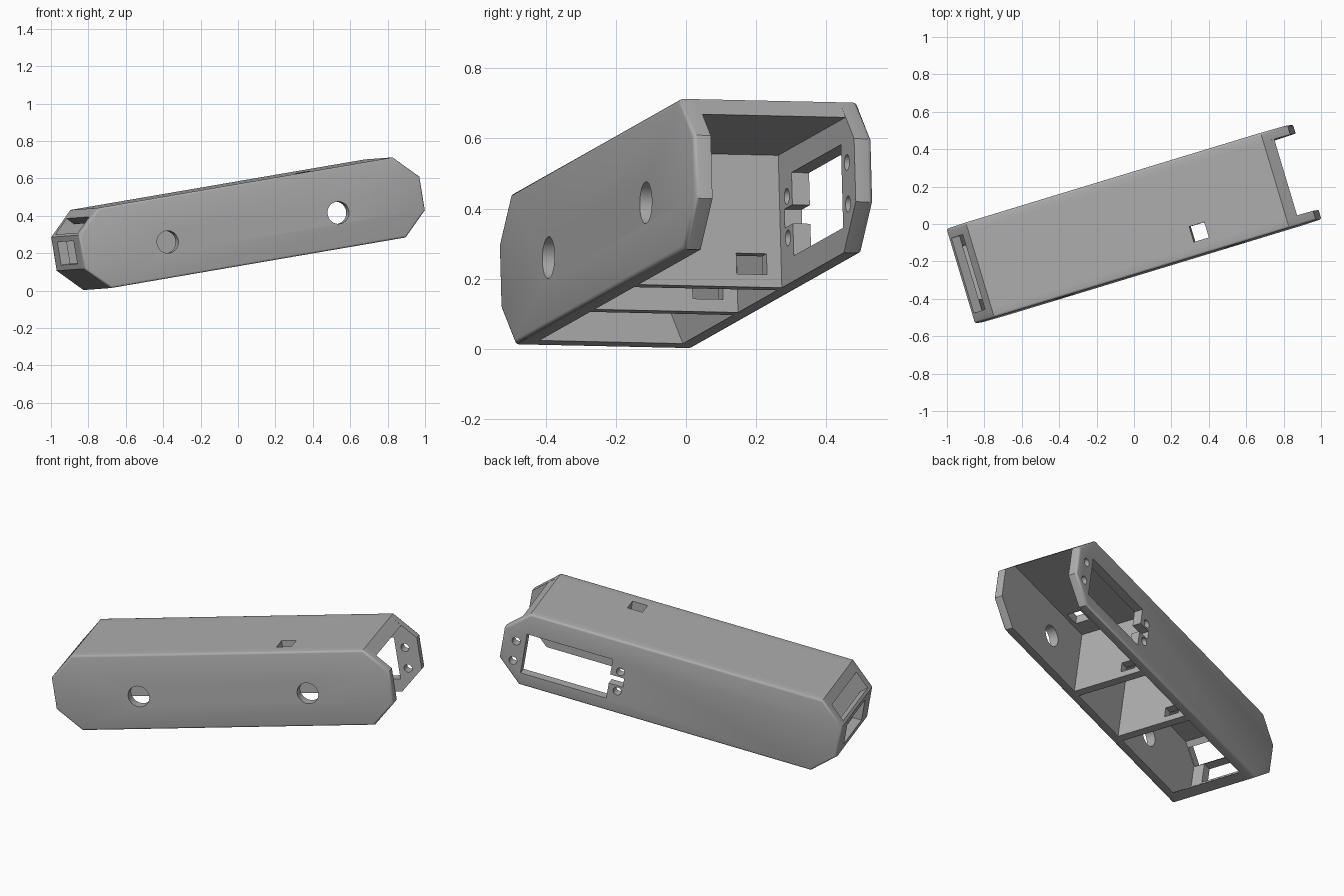
import bpy, bmesh
from mathutils import Matrix, Vector

cube = bpy.data.objects.get("Cube")
if cube:
    bpy.data.objects.remove(cube)

# Overall half sizes: length, height, width; chamfer sizes and wall thickness
L, H, W = 0.965, 0.217, 0.265
CA, CH, T = 0.13, 0.126, 0.052
LA, HC = L - CA, H - CH
INNER = W - T
MID = -0.025  # height of the hole pattern

grey = bpy.data.materials.new("plain grey")
grey.use_nodes = True
grey.diffuse_color = (0.42, 0.42, 0.42, 1)
grey.node_tree.nodes["Principled BSDF"].inputs["Base Color"].default_value = (0.42, 0.42, 0.42, 1)


def prism(name, profile, b0, b1, round_b=None):
    """Extrude a length/height profile across the width, rounding one rim."""
    bm = bmesh.new()
    face = bm.faces.new([bm.verts.new((a, b0, c)) for a, c in profile])
    new = bmesh.ops.extrude_face_region(bm, geom=[face])["geom"]
    verts = [g for g in new if isinstance(g, bmesh.types.BMVert)]
    bmesh.ops.translate(bm, verts=verts, vec=(0, b1 - b0, 0))
    bmesh.ops.recalc_face_normals(bm, faces=bm.faces)
    if round_b is not None:
        rim = [e for e in bm.edges if all(abs(v.co.y - round_b) < 1e-5 for v in e.verts)]
        bmesh.ops.bevel(bm, geom=rim, offset=0.012, segments=3, profile=0.5, affect='EDGES')
    mesh = bpy.data.meshes.new(name)
    bm.to_mesh(mesh)
    bm.free()
    mesh.materials.append(grey)
    ob = bpy.data.objects.new(name, mesh)
    bpy.context.collection.objects.link(ob)
    return ob


def box(name, a0, a1, b0, b1, c0, c1):
    return prism(name, [(a0, c0), (a1, c0), (a1, c1), (a0, c1)], b0, b1)


def drill(a, b, c, radius):
    bpy.ops.mesh.primitive_cylinder_add(vertices=32, radius=radius, depth=0.2,
                                        location=(a, b, c), rotation=(1.5708, 0, 0))
    return bpy.context.object


def cut(ob, cutters):
    for cutter in cutters:
        mod = ob.modifiers.new("cut", 'BOOLEAN')
        mod.operation, mod.solver, mod.object = 'DIFFERENCE', 'EXACT', cutter
        bpy.context.view_layer.objects.active = ob
        bpy.ops.object.modifier_apply(modifier=mod.name)
        bpy.data.objects.remove(cutter)


# Side plates: long octagons with a rounded outer rim
octagon = [(LA, H), (L, HC), (L, -HC), (LA, -H), (-LA, -H), (-L, -HC), (-L, HC), (-LA, H)]
front_plate = prism("front_plate", octagon, -W, -INNER, -W)
back_plate = prism("back_plate", octagon, INNER, W, W)

# Round holes in the front plate
cut(front_plate, [drill(a, -W, MID, 0.06) for a in (-0.483, 0.483)])

# Mounting window, cable notch and screw holes in the back plate
cut(back_plate, [box("window", 0.345, 0.835, 0.1, 0.4, MID - 0.12, MID + 0.12),
                 box("notch", 0.265, 0.4, 0.1, 0.4, MID - 0.027, MID + 0.027)]
    + [drill(a, W, MID + c, 0.023) for a in (0.292, 0.888) for c in (-0.06, 0.06)])

# Top wall folding down around the closed end
k = T * 0.41
shell = prism("top_and_end_shell", [
    (LA, H), (-LA, H), (-L, HC), (-L, -HC), (-LA, -H), (-LA + T * 1.41, -H),
    (-L + T, -HC + k), (-L + T, HC - k), (-LA + k, H - T), (LA + T, H - T)], -INNER, INNER)
slot = prism("slot", [(-1.0, 0.15), (-0.91, 0.06), (-0.83, 0.13), (-0.925, 0.225)],
             -INNER + 0.004, INNER - 0.004)
cut(shell, [box("top_hole", 0.318, 0.403, -0.19, -0.104, 0.1, 0.3),
            box("end_window", -1.1, -0.88, -0.145, 0.155, -0.062, 0.062), slot])

# Cross walls with a cable opening
walls = []
for name, a in (("cross_wall_near", 0.22), ("cross_wall_far", -0.215)):
    wall = box(name, a - 0.045, a, -INNER, INNER, -H, H - T)
    cut(wall, [box("opening", a - 0.1, a + 0.1, 0.08, 0.17, -0.18, -0.12)])
    walls.append(wall)

# Tilt everything into its resting pose
u = Vector((0.944, 0.287, 0.162)).normalized()
v = Vector((-0.293, 0.956, -0.022))
v = (v - u * v.dot(u)).normalized()
pose = Matrix((u, v, u.cross(v))).transposed().to_4x4()
pose.translation = (0, 0, 0.358)

bpy.ops.object.select_all(action='DESELECT')
for ob in [front_plate, back_plate, shell] + walls:
    ob.matrix_world = pose
    ob.select_set(True)
    bpy.context.view_layer.objects.active = ob
bpy.ops.object.shade_smooth_by_angle(angle=0.6)
